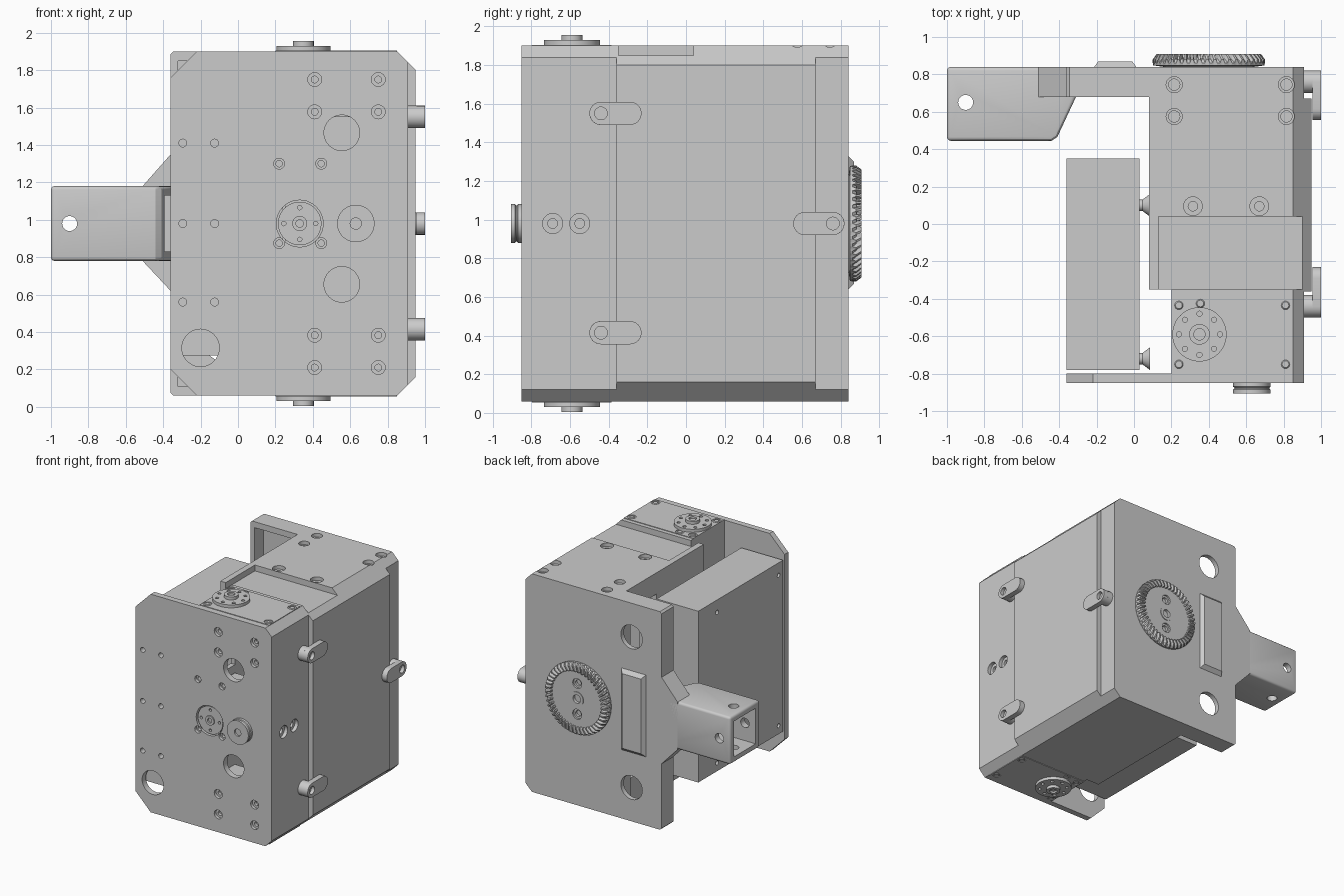
import bpy, bmesh, math
from mathutils import Vector

if "Cube" in bpy.data.objects:
    bpy.data.objects.remove(bpy.data.objects["Cube"])

MID = 0.98          # mirror height of the whole unit
X, Y, Z = Vector((1, 0, 0)), Vector((0, 1, 0)), Vector((0, 0, 1))


def finish(name, bm):
    bmesh.ops.recalc_face_normals(bm, faces=bm.faces[:])
    me = bpy.data.meshes.new(name)
    bm.to_mesh(me)
    bm.free()
    ob = bpy.data.objects.new(name, me)
    bpy.context.collection.objects.link(ob)
    return ob


def add_prism(bm, pts, axis, a, b):
    """Extrude a 2D outline along 'x' (y,z), 'y' (x,z) or 'z' (x,y)."""
    put = {'x': lambda u, v, w: (w, u, v), 'y': lambda u, v, w: (u, w, v),
           'z': lambda u, v, w: (u, v, w)}[axis]
    lo = [bm.verts.new(put(u, v, a)) for u, v in pts]
    hi = [bm.verts.new(put(u, v, b)) for u, v in pts]
    n = len(pts)
    bm.faces.new(lo)
    bm.faces.new(hi)
    for i in range(n):
        bm.faces.new((lo[i], lo[(i + 1) % n], hi[(i + 1) % n], hi[i]))


def add_box(bm, x, y, z):
    add_prism(bm, [(x[0], y[0]), (x[1], y[0]), (x[1], y[1]), (x[0], y[1])], 'z', *z)


def add_rings(bm, rings):
    bm.faces.new(rings[0])
    bm.faces.new(rings[-1])
    n = len(rings[0])
    for p, s in zip(rings, rings[1:]):
        for k in range(n):
            bm.faces.new((p[k], p[(k + 1) % n], s[(k + 1) % n], s[k]))


def add_lathe(bm, loc, direction, profile, n=32):
    """Solid of revolution from (radius, height) points."""
    q = direction.to_track_quat('Z', 'Y')
    add_rings(bm, [[bm.verts.new(Vector(loc) + q @ Vector((r * math.cos(k * math.tau / n),
              r * math.sin(k * math.tau / n), h))) for k in range(n)] for r, h in profile])


def part(name, adder, *args, **kw):
    bm = bmesh.new()
    adder(bm, *args, **kw)
    return finish(name, bm)


def cut(ob, adder, *args):
    """Subtract one solid from ob."""
    cutter = part("cutter", adder, *args)
    cutter.hide_render = True
    mod = ob.modifiers.new("cut", 'BOOLEAN')
    mod.operation, mod.solver, mod.object = 'DIFFERENCE', 'EXACT', cutter
    bpy.context.view_layer.update()
    ev = ob.evaluated_get(bpy.context.evaluated_depsgraph_get())
    me = bpy.data.meshes.new_from_object(ev)
    ob.modifiers.clear()
    if len(me.polygons):
        ob.data = me
    bpy.data.objects.remove(cutter)


def drill(ob, loc, direction, r, depth, n=24):
    cut(ob, add_lathe, loc, direction, [(r, -0.03), (r, depth)], n)


def counterbore(ob, loc, direction, r, r2, depth, step=0.03):
    cut(ob, add_lathe, loc, direction, [(r, -0.03), (r, step), (r2, step), (r2, depth)], 24)


def mirror_z(*zs):
    return [z for d in zs for z in (MID + d, MID - d)]


# hollow main housing with chamfered right edges, top recess and side windows
body = part("main_housing", add_prism, [(0.08, 0.06), (0.85, 0.06), (0.91, 0.12),
            (0.91, 1.84), (0.85, 1.9), (0.08, 1.9)], 'y', -0.80, 0.84)
for bx in [((0, 0.2), (-0.9, -0.35), (0, 2)), ((0.24, 0.86), (-0.9, 0.79), (0.16, 1.79)),
           ((0.13, 0.9), (-0.35, 0.04), (1.85, 2)), ((0, 0.3), (0.28, 0.64), (0.3, 1.72)),
           ((0, 0.3), (-0.6, -0.38), (1.25, 1.7))]:
    cut(body, add_box, *bx)
for x in (0.315, 0.67):
    counterbore(body, (x, 0.095, 1.9), -Z, 0.05, 0.025, 0.15)
for x in (0.215, 0.815):
    for y in (0.745, 0.575):
        counterbore(body, (x, y, 1.9), -Z, 0.043, 0.03, 0.08)
for y in (-0.69, -0.55):
    counterbore(body, (0.91, y, MID), -X, 0.052, 0.025, 0.08)

# front plate with screw, cable and horn holes
front = part("front_plate", add_prism, [(-0.36, 0.2), (-0.22, 0.06), (0.85, 0.06), (0.91, 0.12),
             (0.91, 1.84), (0.85, 1.9), (-0.22, 1.9), (-0.36, 1.76)], 'y', -0.85, -0.80)
for z in mirror_z(0.77, 0.597):
    for x in (0.41, 0.75):
        counterbore(front, (x, -0.85, z), Y, 0.037, 0.018, 0.1, 0.025)
for z in (1.30, 0.875):
    for x in (0.22, 0.445):
        counterbore(front, (x, -0.85, z), Y, 0.029, 0.017, 0.1, 0.025)
for z in (1.41, 0.98, 0.56):
    for x in (-0.295, -0.125):
        drill(front, (x, -0.85, z), Y, 0.021, 0.1)
for x, z, r in [(0.555, 1.465, 0.095), (0.555, 0.655, 0.095), (-0.2, 0.315, 0.1), (0.33, MID, 0.125)]:
    drill(front, (x, -0.85, z), Y, r, 0.1, 40)

# servo blocks with mounting screws and output horns on the exposed ends
for label, z0, z1, up, face in (("top", 1.55, 1.905, 1, 1.905), ("bottom", 0.055, 0.41, -1, 0.055)):
    servo = part(label + "_servo", add_box, (0.2, 0.85), (-0.797, -0.385), (z0, z1))
    screws = bmesh.new()
    for x, y in [(0.24, -0.435), (0.355, -0.425), (0.81, -0.435), (0.24, -0.75), (0.81, -0.75)]:
        drill(servo, (x, y, face), -Z * up, 0.034, 0.03)
        add_lathe(screws, (x, y, face), Z * up, [(0.026, -0.032), (0.026, -0.008), (0.018, 0.0)], 16)
    finish(label + "_servo_screws", screws)
    horn = part(label + "_horn", add_lathe, (0.35, -0.59, face), Z * up,
                [(0.145, -0.01), (0.145, 0.025), (0.055, 0.025), (0.055, 0.05),
                 (0.03, 0.05), (0.03, 0.035)], 48)
    for a in [k * math.tau / 8 for k in range(8)]:
        drill(horn, (0.35 + 0.11 * math.cos(a), -0.59 + 0.11 * math.sin(a), face + 0.025 * up),
              -Z * up, 0.014, 0.02, 12)
part("front_servo", add_box, (0.25, 0.85), (-0.795, -0.4), (0.77, 1.19))

# front horn, set flush in the plate
horn = part("front_horn", add_lathe, (0.33, -0.80, MID), -Y,
            [(0.116, 0), (0.116, 0.04), (0.04, 0.04), (0.04, 0.05), (0.02, 0.05), (0.02, 0.035)], 48)
for a in [k * math.pi / 2 for k in range(4)]:
    drill(horn, (0.33 + 0.085 * math.cos(a), -0.84, MID + 0.085 * math.sin(a)), Y, 0.012, 0.03, 12)

# idler knob on the front
part("front_knob", add_lathe, (0.63, -0.845, MID), -Y,
     [(0.1, 0), (0.1, 0.025), (0.094, 0.03), (0.094, 0.035), (0.1, 0.04), (0.1, 0.06),
      (0.03, 0.06), (0.03, 0.045)], 48)

# back bracket: pocketed plate, flared gusset and square arm
bracket = part("back_bracket", add_prism, [(-0.345, 0.06), (0.085, 0.06), (0.085, 1.9), (-0.345, 1.9),
               (-0.36, 1.885), (-0.36, 1.35), (-0.51, 1.18), (-0.51, 0.78), (-0.36, 0.62),
               (-0.36, 0.075)], 'y', 0.68, 0.84)
cut(bracket, add_box, (-0.32, 0.04), (0.6, 0.80), (0.11, 1.85))
cut(bracket, add_box, (-0.6, -0.3), (0.5, 0.79), (0.83, 1.13))
for z in mirror_z(0.635):
    drill(bracket, (-0.08, 0.84, z), -Y, 0.1, 0.1, 40)

arm = part("arm_tube", add_prism, [(-1, 0.445), (-0.44, 0.445), (-0.41, 0.465), (-0.31, 0.68),
           (-0.36, 0.84), (-1, 0.84)], 'z', 0.78, 1.18)
bev = arm.modifiers.new("soft_edges", 'BEVEL')
bev.width, bev.segments, bev.limit_method = 0.02, 3, 'ANGLE'
bev.angle_limit = math.radians(60)
cut(arm, add_box, (-1.1, -0.2), (0.5, 0.79), (0.83, 1.13))
drill(arm, (-0.9, 0.4, MID), Y, 0.04, 0.6)
drill(arm, (-0.9, 0.65, 0.7), Z, 0.04, 0.6)

# raised tapered bar on the back
bar = part("back_bar", add_box, (-0.22, 0.02), (0.83, 0.87), (0.63, 1.34))
for v in bar.data.vertices:
    if v.co.y > 0.85:
        v.co.x += 0.03 if v.co.x < -0.1 else -0.03
        v.co.z += 0.04 if v.co.z < MID else -0.04


# bevel gear on the back with slanted teeth
def add_gear(bm, cx, y0, cz, teeth=46):
    rings = []
    for r, low, high, twist in [(0.24, 0, 0, 0), (0.297, 0.008, 0.008, 0), (0.3, 0.022, 0.04, 0),
                                (0.28, 0.042, 0.068, 0.03), (0.237, 0.042, 0.068, 0.08),
                                (0.232, 0.04, 0.04, 0.08), (0.06, 0.04, 0.04, 0.08),
                                (0.06, 0.045, 0.045, 0.08), (0.035, 0.045, 0.045, 0.08),
                                (0.035, 0.02, 0.02, 0.08)]:
        rings.append([bm.verts.new((cx + r * math.cos(a), y0 + h, cz + r * math.sin(a)))
                      for k in range(teeth)
                      for f, h in ((0, low), (0.4, low), (0.55, high), (0.85, high))
                      for a in [(k + f) * math.tau / teeth + twist]])
    add_rings(bm, rings)


gear = part("bevel_gear", add_gear, 0.4, 0.84, MID)
for z in mirror_z(0.13):
    counterbore(gear, (0.4, 0.88, z), -Y, 0.042, 0.025, 0.035, 0.015)

# side cover and its retaining tabs
part("side_cover", add_prism, [(0.9, 0.12), (0.91, 0.12), (0.95, 0.16), (0.95, 1.8), (0.91, 1.84),
     (0.9, 1.84)], 'y', -0.36, 0.67)
for i, (y_post, y_tip, z) in enumerate([(-0.44, -0.29, 1.55), (-0.44, -0.29, 0.415), (0.76, 0.615, MID)]):
    lo, hi = sorted((y_post, y_tip))
    outline = [(c + 0.06 * math.cos(s + k * math.pi / 12), z + 0.06 * math.sin(s + k * math.pi / 12))
               for c, s in ((hi, -math.pi / 2), (lo, math.pi / 2)) for k in range(13)]
    tab = part("tab_%d" % i, add_prism, outline, 'x', 0.955, 1.0)
    drill(tab, (1.0, y_post, z), -X, 0.033, 0.03)
    part("tab_post_%d" % i, add_lathe, (0.9, y_post, z), X, [(0.06, 0), (0.06, 0.058)])

# electronics box on the left with cone standoffs
box = part("electronics_box", add_box, (-0.36, 0.03), (-0.78, 0.35), (0.275, 1.72))
standoffs = bmesh.new()
for y in (0.1, -0.72):
    for z in mirror_z(0.635):
        drill(box, (-0.36, y, z), X, 0.018, 0.05, 16)
        add_lathe(standoffs, (0.02, y, z), X, [(0.03, 0), (0.03, 0.025), (0.06, 0.065)], 24)
finish("standoffs", standoffs)

# smooth round surfaces, keep hard edges
bpy.ops.object.select_all(action='DESELECT')
for ob in bpy.context.scene.objects:
    if ob.name != "bevel_gear":
        ob.select_set(True)
        bpy.context.view_layer.objects.active = ob
bpy.ops.object.shade_smooth_by_angle(angle=math.radians(30))
